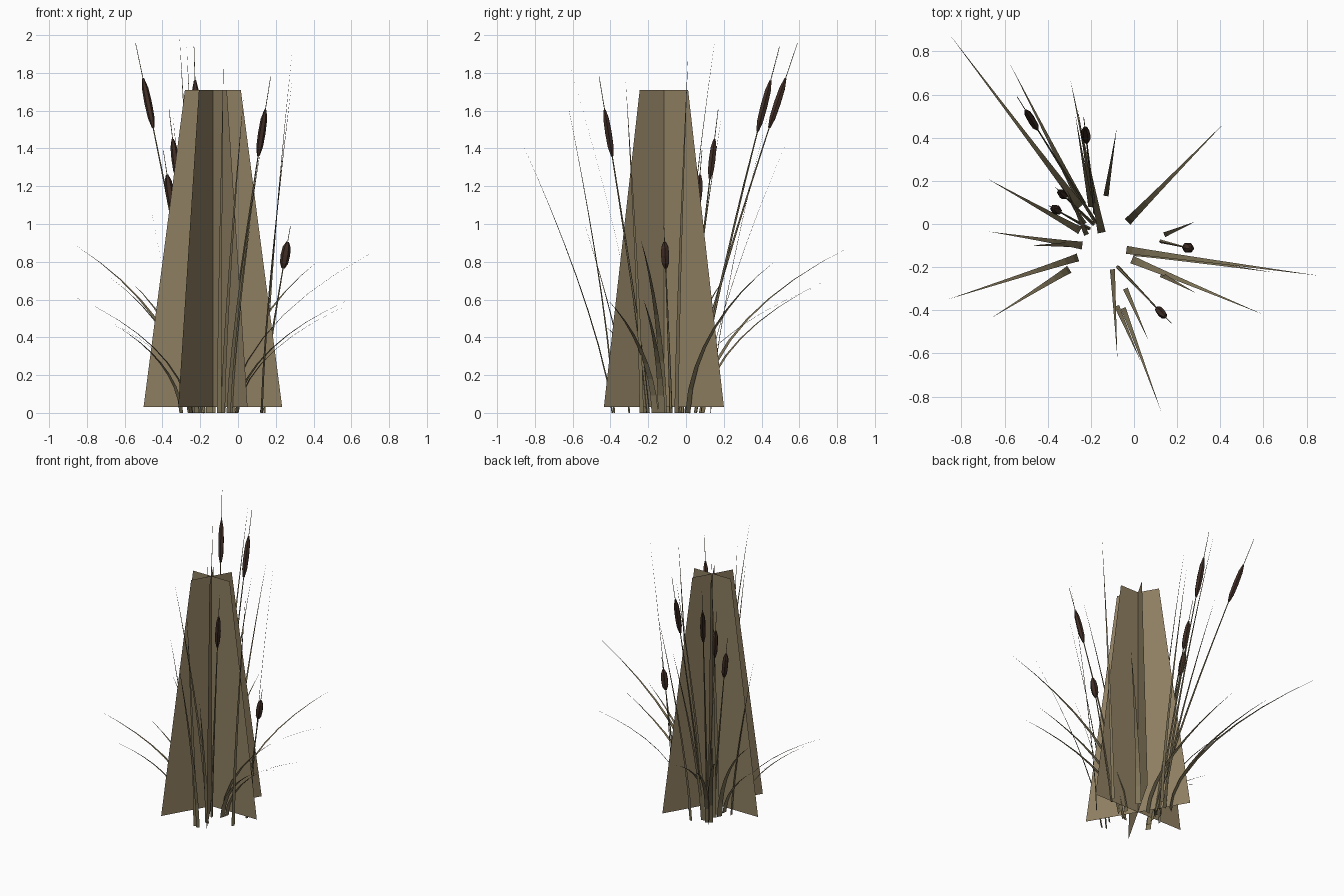
import bpy, bmesh, math
from mathutils import Vector

if "Cube" in bpy.data.objects:
    bpy.data.objects.remove(bpy.data.objects["Cube"])


def material(name, rgb):
    m = bpy.data.materials.new(name)
    m.diffuse_color = (*rgb, 1)
    m.use_nodes = True
    m.node_tree.nodes["Principled BSDF"].inputs["Base Color"].default_value = m.diffuse_color
    return m


CARD = material("dry_reed", (0.27, 0.21, 0.12))
LEAF = material("blade_olive", (0.22, 0.18, 0.10))
HEAD = material("seed_brown", (0.05, 0.026, 0.018))


def make(name, bm, mat):
    me = bpy.data.meshes.new(name)
    bm.to_mesh(me)
    bm.free()
    me.materials.append(mat)
    ob = bpy.data.objects.new(name, me)
    bpy.context.collection.objects.link(ob)
    return ob


def path(base, tip, s, bend, droop):
    """Point at s (0..1) on a stalk that leans outward as it rises."""
    b, t = Vector(base), Vector(tip[:2])
    p = b.lerp(t, s ** bend)
    return Vector((p.x, p.y, tip[2] * ((1 + droop) * s - droop * s * s)))


def blade(name, base, tip, width, bend, droop, n=8):
    """Flat tapering ribbon, its width across the lean direction."""
    bm = bmesh.new()
    lean = Vector(tip[:2]) - Vector(base)
    side = Vector((-lean.y, lean.x, 0)).normalized()
    prev = None
    for i in range(n):
        s = i / n
        c = path(base, tip, s, bend, droop)
        w = side * width / 2 * (1 - s ** 1.2)
        row = [bm.verts.new(c - w), bm.verts.new(c + w)]
        if prev:
            bm.faces.new((prev[0], prev[1], row[1], row[0]))
        prev = row
    end = bm.verts.new(path(base, tip, 1, bend, droop))
    bm.faces.new((prev[0], prev[1], end))
    make(name, bm, LEAF)


def tube(name, pts, radii, sides, mat):
    """Rings of few sides swept along points."""
    bm = bmesh.new()
    rings = []
    for i, (p, r) in enumerate(zip(pts, radii)):
        d = (pts[min(i + 1, len(pts) - 1)] - pts[max(i - 1, 0)]).normalized()
        u = d.cross(Vector((0, 1, 0))).normalized()
        v = d.cross(u)
        rings.append([bm.verts.new(p + r * (math.cos(a) * u + math.sin(a) * v))
                      for a in (2 * math.pi * k / sides for k in range(sides))])
    for a, b in zip(rings, rings[1:]):
        for k in range(sides):
            j = (k + 1) % sides
            bm.faces.new((a[k], a[j], b[j], b[k]))
    bm.faces.new(rings[0][::-1])
    bm.faces.new(rings[-1])
    bmesh.ops.recalc_face_normals(bm, faces=bm.faces)
    make(name, bm, mat)


# Three crossed tapering cards at the heart of the clump
for i in range(3):
    a = math.radians(60 * i)
    bm = bmesh.new()
    vs = [bm.verts.new((-0.133 + h * math.cos(a), -0.117 + h * math.sin(a), z))
          for h, z in ((-0.367, 0.03), (0.367, 0.03), (0.148, 1.71), (-0.148, 1.71))]
    bm.faces.new(vs)
    make(f"crossed_card_{i + 1}", bm, CARD)

# Arching wide blades: base xy, tip xyz
arching = [
    ((-0.25, 0.08), (-0.856, 0.88, 0.885)),
    ((-0.24, 0.09), (-0.572, 0.737, 0.70)),
    ((-0.15, -0.04), (-0.295, 0.67, 0.66)),
    ((-0.03, 0.01), (0.425, 0.475, 0.805)),
    ((-0.035, -0.12), (0.86, -0.24, 0.92)),
    ((0.0, -0.13), (0.65, -0.225, 0.60)),
    ((-0.01, -0.165), (0.60, -0.42, 0.605)),
    ((-0.30, -0.21), (-0.66, -0.435, 0.47)),
    ((-0.26, -0.155), (-0.865, -0.35, 0.615)),
    ((-0.24, -0.10), (-0.675, -0.035, 0.48)),
    ((-0.25, -0.03), (-0.68, 0.21, 0.72)),
]
for i, (b, t) in enumerate(arching):
    blade(f"arching_blade_{i + 1}", b, t, 0.038, 1.7, 0.25)

# Tall upright blades
upright = [
    ((-0.19, 0.08), (-0.26, 0.53, 1.43)),
    ((-0.20, 0.08), (-0.272, 0.505, 1.947)),
    ((-0.13, 0.13), (-0.08, 0.445, 1.62)),
    ((0.14, -0.05), (0.287, 0.012, 1.915)),
    ((0.125, -0.235), (0.287, -0.32, 1.765)),
    ((-0.04, -0.30), (0.067, -0.54, 1.01)),
    ((-0.08, -0.38), (0.03, -0.635, 1.68)),
    ((-0.05, -0.39), (0.127, -0.872, 1.44)),
    ((-0.10, -0.21), (-0.077, -0.623, 1.867)),
    ((-0.30, -0.095), (-0.48, -0.10, 1.175)),
    ((-0.22, -0.05), (-0.31, 0.156, 2.0)),
    ((-0.23, 0.0), (-0.345, 0.19, 1.58)),
]
for i, (b, t) in enumerate(upright):
    blade(f"upright_blade_{i + 1}", b, t, 0.024, 1.35, 0)

# Seed stalks: base, tip, head bottom and top heights, head radius
stalks = [
    ((-0.18, 0.01), (-0.542, 0.59, 1.957), 1.51, 1.77, 0.02),
    ((-0.18, 0.05), (-0.233, 0.495, 1.94), 1.49, 1.76, 0.021),
    ((-0.075, -0.20), (0.173, -0.46, 1.78), 1.36, 1.605, 0.02),
    ((0.125, -0.08), (0.278, -0.117, 0.99), 0.765, 0.905, 0.025),
    ((-0.21, -0.02), (-0.395, 0.085, 1.39), 1.08, 1.26, 0.023),
    ((-0.19, 0.0), (-0.365, 0.17, 1.605), 1.24, 1.45, 0.02),
]
for i, (b, t, lo, hi, r) in enumerate(stalks):
    pts = [path(b, t, k / 8, 1.15, 0) for k in range(9)]
    tube(f"stalk_{i + 1}", pts, [0.009 - 0.0075 * k / 8 for k in range(9)], 5, LEAF)
    steps = (0, 0.2, 0.5, 0.8, 1)
    pts = [path(b, t, (lo + (hi - lo) * k) / t[2], 1.15, 0) for k in steps]
    tube(f"seed_head_{i + 1}", pts, [r * k for k in (0.35, 0.88, 1, 0.85, 0.3)], 6, HEAD)
